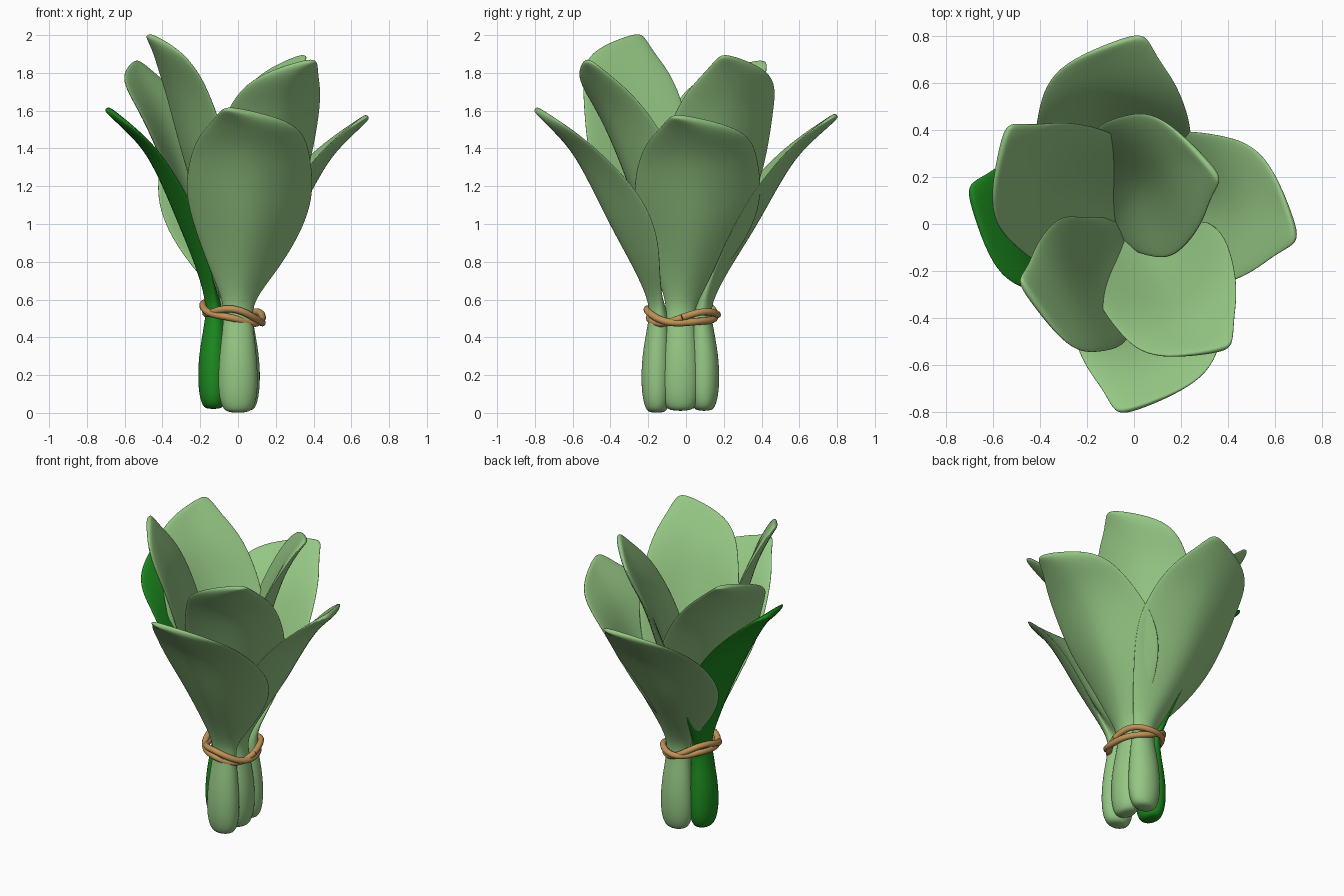
import bpy, bmesh, math
from mathutils import Vector

if "Cube" in bpy.data.objects:
    bpy.data.objects.remove(bpy.data.objects["Cube"])


def material(name, rgb):
    m = bpy.data.materials.new(name)
    m.diffuse_color = (*rgb, 1)
    m.use_nodes = True
    m.node_tree.nodes["Principled BSDF"].inputs["Base Color"].default_value = m.diffuse_color
    return m


LIGHT = material("light green", (0.30, 0.57, 0.23))
DARK = material("dark green", (0.012, 0.26, 0.014))
TWINE = material("tan twine", (0.53, 0.29, 0.095))

# Leaf stations: height, outward fraction, half width, half thickness,
# sideways centre, cup depth (how far the edges lie inside the midrib)
STATIONS = [
    (0.000, 0.00, 0.050, 0.040, 0.00, 0.00),
    (0.025, 0.00, 0.088, 0.064, 0.00, 0.00),
    (0.120, 0.00, 0.110, 0.085, 0.00, 0.00),
    (0.300, 0.00, 0.103, 0.082, 0.00, 0.00),
    (0.480, -0.02, 0.078, 0.058, 0.00, 0.00),
    (0.590, 0.00, 0.078, 0.040, 0.00, 0.02),
    (0.750, 0.14, 0.180, 0.027, 0.03, 0.10),
    (0.900, 0.28, 0.258, 0.024, 0.05, 0.18),
    (1.050, 0.41, 0.320, 0.023, 0.06, 0.22),
    (1.200, 0.52, 0.350, 0.023, 0.06, 0.20),
    (1.380, 0.66, 0.322, 0.023, 0.065, 0.12),
    (1.480, 0.79, 0.280, 0.023, 0.075, 0.08),
    (1.545, 0.89, 0.205, 0.022, 0.065, 0.05),
    (1.590, 0.96, 0.105, 0.020, 0.00, 0.02),
    (1.612, 1.00, 0.025, 0.014, -0.05, 0.00),
]
SIDES = 16


def leaf(name, azimuth, base, reach, top, shift, mat, cup=(1, 1), inner=False,
         wide=1.0, skew=1.0, sag=0.0, stem_side=0.0, lift=0.0):
    a = math.radians(azimuth)
    out = Vector((math.cos(a), math.sin(a), 0))
    side = Vector((-math.sin(a), math.cos(a), 0))
    up = Vector((0, 0, 1))
    rows = [s for s in STATIONS if not inner or s[0] > 0.45]
    pts = []
    for z, f, *_ in rows:
        zz = z + lift * max(0, 1 - z / 0.3) if z < 0.6 else 0.6 + (z - 0.6) * (top - 0.6) / 1.01
        f -= sag * math.sin(math.pi * max(0, f))
        pts.append((base + (reach - base) * f, zz))
    bm = bmesh.new()
    rings = []
    for i, (z, f, w, t, c, d) in enumerate(rows):
        p, q = pts[max(i - 1, 0)], pts[min(i + 1, len(pts) - 1)]
        dr, dz = q[0] - p[0], q[1] - p[1]
        ln = math.hypot(dr, dz)
        normal = out * (dz / ln) - up * (dr / ln)
        blade = min(1, max(0, (z - 0.55) / 0.4))
        if z > 0.6:
            w *= wide
        elif inner:
            w, t = w * 0.6, t * 0.6
        lat = c * skew + shift * blade + stem_side * (1 - blade)
        ring = []
        for k in range(SIDES):
            b = 2 * math.pi * k / SIDES
            u, v = math.cos(b), math.sin(b)
            curl = d * cup[u > 0] * abs(u) ** 1.5
            co = (out * (pts[i][0] - curl) + up * pts[i][1]
                  + side * (lat + w * u) + normal * (t * v))
            ring.append(bm.verts.new(co))
        rings.append(ring)
    for r0, r1 in zip(rings, rings[1:]):
        for k in range(SIDES):
            n = (k + 1) % SIDES
            bm.faces.new((r0[k], r0[n], r1[n], r1[k]))
    bm.faces.new(rings[0][::-1])
    bm.faces.new(rings[-1])
    bmesh.ops.recalc_face_normals(bm, faces=bm.faces)
    for face in bm.faces:
        face.smooth = True
    me = bpy.data.meshes.new(name)
    bm.to_mesh(me)
    bm.free()
    me.materials.append(mat)
    ob = bpy.data.objects.new(name, me)
    bpy.context.collection.objects.link(ob)
    sub = ob.modifiers.new("smooth", 'SUBSURF')
    sub.levels = sub.render_levels = 2


# Outer leaves with thick stems (cup = left edge, right edge)
leaf("front_leaf", -90, 0.155, 0.80, 1.61, 0.0, LIGHT, (0.6, 1.1))
leaf("right_leaf", 0, 0.035, 0.69, 1.57, 0.0, LIGHT, (0.5, 0.9), stem_side=-0.03, lift=0.01)
leaf("back_leaf", 90, 0.095, 0.80, 1.575, 0.03, LIGHT, (0.5, 0.8), lift=0.01)
leaf("left_dark_leaf", 180, 0.13, 0.70, 1.61, -0.09, DARK, (0.4, 0.45), sag=0.08, lift=0.02)

# Inner, taller leaves
leaf("inner_left_leaf", 204, 0.06, 0.54, 2.0, 0.09, LIGHT, (0.2, 0.2), True, wide=0.9)
leaf("inner_back_left_leaf", 150, 0.06, 0.67, 1.86, -0.03, LIGHT, (0.6, 0.6), True, wide=0.95)
leaf("inner_back_right_leaf", 29, -0.07, 0.41, 1.89, 0.06, LIGHT, (0.5, 0.5), True, wide=0.95)
leaf("inner_front_leaf", -62, 0.04, 0.65, 1.865, 0.06, LIGHT, (0.65, 0.65), True, wide=0.9, skew=-0.8)


# Twine: one wire wound twice around the neck with crossing waves
def twine(name, turns, count):
    cu = bpy.data.curves.new(name, 'CURVE')
    cu.dimensions = '3D'
    cu.bevel_depth = 0.019
    cu.bevel_resolution = 3
    cu.resolution_u = 3
    cu.use_fill_caps = True
    sp = cu.splines.new('NURBS')
    sp.points.add(count - 1)
    sp.use_endpoint_u = True
    for i, p in enumerate(sp.points):
        a = 2 * math.pi * turns * i / (count - 1)
        r = 1 + 0.05 * math.sin(1.5 * a)
        z = 0.52 + 0.025 * math.sin(1.5 * a + 0.6) - 0.03 * math.cos(a + 0.2) + 0.012 * math.sin(3 * a)
        p.co = (-0.025 + 0.155 * r * math.cos(a), -0.02 + 0.182 * r * math.sin(a), z, 1)
    cu.materials.append(TWINE)
    ob = bpy.data.objects.new(name, cu)
    bpy.context.collection.objects.link(ob)


twine("twine_wrap", 2.0, 48)
